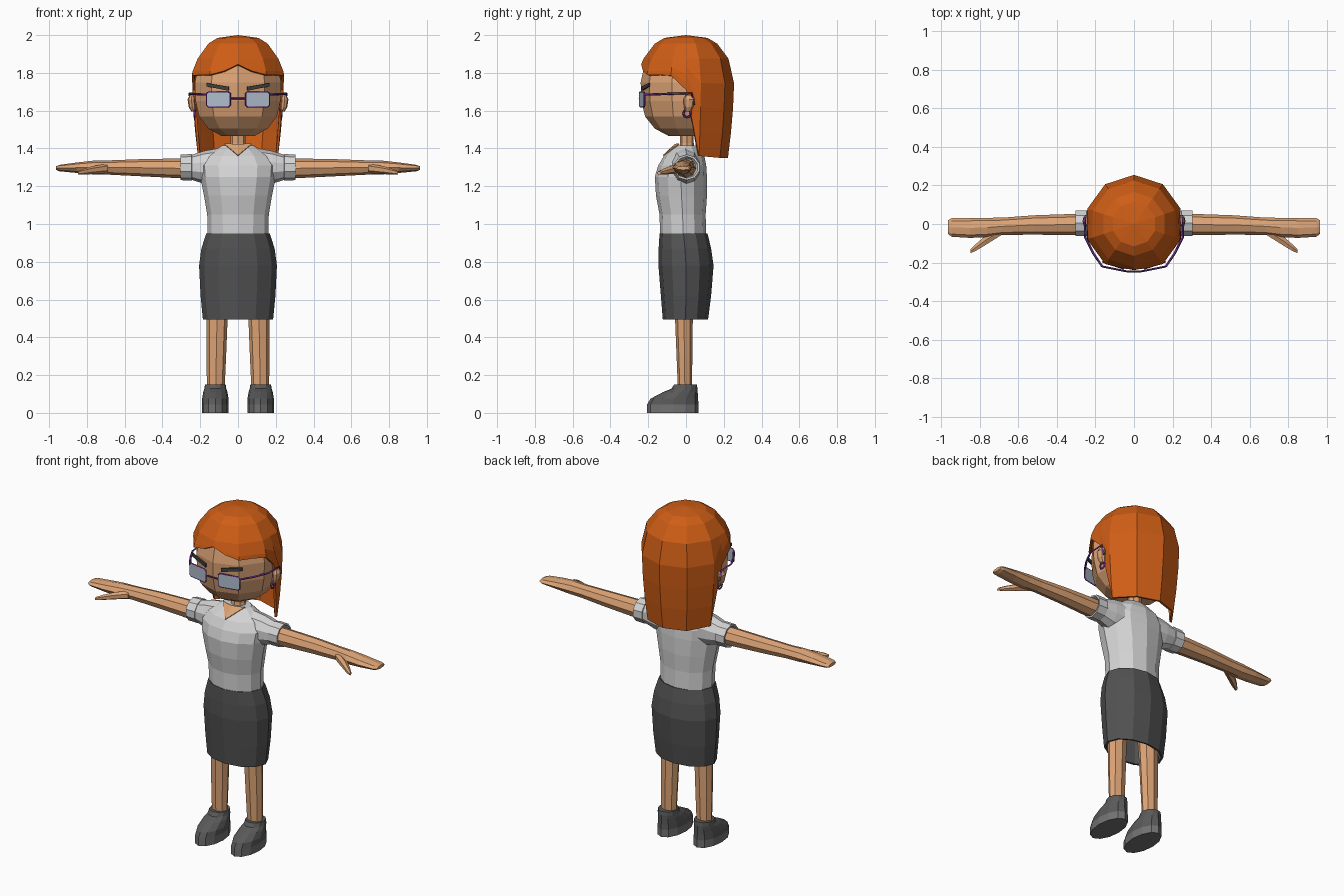
import bpy, bmesh
from math import sin, cos, pi

cube = bpy.data.objects.get("Cube")
if cube:
    bpy.data.objects.remove(cube, do_unlink=True)


def material(name, r, g, b):
    m = bpy.data.materials.new(name)
    m.use_nodes = True
    m.diffuse_color = (r, g, b, 1)
    bsdf = next(n for n in m.node_tree.nodes if n.type == 'BSDF_PRINCIPLED')
    bsdf.inputs["Base Color"].default_value = (r, g, b, 1)
    bsdf.inputs["Roughness"].default_value = 0.8
    return m


SKIN = material("skin", .72, .37, .18)
HAIR = material("orange hair", .62, .11, .008)
SHIRT = material("pale grey cloth", .66, .66, .66)
SKIRT = material("dark grey cloth", .085, .085, .085)
SHOE = material("shoe grey", .1, .1, .1)
SOLE = material("sole grey", .17, .17, .17)
FRAME = material("purple", .14, .03, .24)
LENS = material("lens blue grey", .43, .5, .6)
BROW = material("brow grey", .05, .05, .045)


def finish(bm, name, *mats):
    bmesh.ops.recalc_face_normals(bm, faces=bm.faces)
    mesh = bpy.data.meshes.new(name)
    bm.to_mesh(mesh)
    bm.free()
    for m in mats:
        mesh.materials.append(m)
    ob = bpy.data.objects.new(name, mesh)
    bpy.context.collection.objects.link(ob)
    return ob


def thicken(ob, amount, offset=-1):
    mod = ob.modifiers.new("thickness", 'SOLIDIFY')
    mod.thickness = amount
    mod.offset = offset
    return ob


def loft(name, mat, rings, n=12, axis='Z', side=1, caps=True, extra=None):
    """Skin ellipses (along, centre a, centre b, radius a, radius b)."""
    bm = bmesh.new()
    loops = []
    for t, ca, cb, ra, rb in rings:
        loop = []
        for i in range(n):
            a = 2 * pi * i / n
            u, v = ca + ra * sin(a), cb - rb * cos(a)
            p = (u * side, v, t) if axis == 'Z' else (t * side, u, v)
            loop.append(bm.verts.new(p))
        loops.append(loop)
    for k, (lo, hi) in enumerate(zip(loops, loops[1:])):
        for i in range(n):
            j = (i + 1) % n
            f = bm.faces.new((lo[i], lo[j], hi[j], hi[i]))
            if extra and k == 0:
                f.material_index = 1
    if caps:
        f = bm.faces.new(loops[0])
        f.material_index = 1 if extra else 0
        bm.faces.new(loops[-1])
    return finish(bm, name, *([mat, extra] if extra else [mat]))


def plate(name, mat, polys, thickness):
    bm = bmesh.new()
    for pts in polys:
        bm.faces.new([bm.verts.new(p) for p in pts])
    bmesh.ops.remove_doubles(bm, verts=bm.verts, dist=.0001)
    return thicken(finish(bm, name, mat), thickness, 0)


def tube(name, mat, pts, radius, cyclic=False):
    cu = bpy.data.curves.new(name, 'CURVE')
    cu.dimensions = '3D'
    cu.bevel_depth = radius
    cu.bevel_resolution = 0
    cu.use_fill_caps = True
    sp = cu.splines.new('POLY')
    sp.points.add(len(pts) - 1)
    for q, p in zip(sp.points, pts):
        q.co = (*p, 1)
    sp.use_cyclic_u = cyclic
    cu.materials.append(mat)
    ob = bpy.data.objects.new(name, cu)
    bpy.context.collection.objects.link(ob)
    bpy.ops.object.select_all(action='DESELECT')
    ob.select_set(True)
    bpy.context.view_layer.objects.active = ob
    bpy.ops.object.convert(target='MESH')
    return ob


# Head and neck
head = [(1.465, .09), (1.505, .165), (1.57, .217), (1.65, .236), (1.75, .24),
        (1.85, .218), (1.92, .165), (1.96, .07)]
loft("head", SKIN, [(z, 0, 0, r, r) for z, r in head], n=10)
loft("neck", SKIN, [(1.37, 0, .005, .055, .045), (1.43, 0, .005, .04, .036),
                    (1.5, 0, .005, .04, .036)], n=8)

# Shirt body and neckline
loft("shirt", SHIRT, [
    (.93, 0, -.015, .16, .122), (1.05, 0, -.018, .163, .122),
    (1.15, 0, -.024, .18, .135), (1.25, 0, -.027, .2, .138),
    (1.31, 0, -.02, .205, .127), (1.36, 0, -.01, .17, .107),
    (1.415, 0, 0, .085, .055)])
plate("neckline", SKIN, [[(0, -.121, 1.362), (s * .072, -.036, 1.423),
                          (s * .043, -.05, 1.423), (0, -.057, 1.422)]
                         for s in (1, -1)], .006)

# Skirt, open underneath
thicken(loft("skirt", SKIRT, [
    (.495, 0, -.003, .186, .12), (.62, 0, 0, .198, .133),
    (.78, 0, 0, .206, .146), (.87, 0, -.006, .194, .139),
    (.95, 0, -.013, .168, .127)], caps=False), .012)

# Hair: ten flat sides, each split once so the lower edge can vary
profile = [(1.35, .222), (1.5, .24), (1.65, .252), (1.8, .256), (1.875, .225),
           (1.955, .165), (1.985, .115)]


def hair_radius(z):
    for (z0, r0), (z1, r1) in zip(profile, profile[1:]):
        if z <= z1:
            return r0 + (r1 - r0) * (z - z0) / (z1 - z0)
    return profile[-1][1]


hem = [1.845, 1.81, 1.79, 1.79, 1.785, 1.71, 1.36, 1.355, 1.35, 1.35, 1.35]
bm = bmesh.new()
columns = []
for i in range(20):
    low = hem[min(i, 20 - i)]
    a = 2 * pi * i / 20
    flat = cos(pi / 10) if i % 2 else 1
    heights = [1.985, 1.955, 1.875] + [1.875 + (low - 1.875) * k / 4 for k in range(1, 5)]
    columns.append([bm.verts.new((sin(a) * flat * hair_radius(z),
                                  -cos(a) * flat * hair_radius(z), z)) for z in heights])
crown = bm.verts.new((0, 0, 2))
for i in range(20):
    c, d = columns[i], columns[(i + 1) % 20]
    bm.faces.new((crown, c[0], d[0]))
    for k in range(len(c) - 1):
        bm.faces.new((c[k], c[k + 1], d[k + 1], d[k]))
thicken(finish(bm, "hair", HAIR), .014)

# Glasses bridge
tube("glasses_bridge", FRAME, [(-.04, -.246, 1.665), (.04, -.246, 1.665)], .005)

for s, label in ((1, "left"), (-1, "right")):
    # Arm, thumb and sleeve
    loft(label + "_arm", SKIN, [
        (.2, 0, 1.295, .055, .052), (.32, -.003, 1.295, .055, .052),
        (.52, -.005, 1.298, .05, .045), (.68, -.012, 1.299, .045, .038),
        (.76, -.018, 1.299, .05, .037), (.85, -.02, 1.298, .052, .028),
        (.945, -.018, 1.296, .048, .017), (.963, -.016, 1.296, .036, .01)],
        n=8, axis='X', side=s)
    loft(label + "_thumb", SKIN, [
        (.69, -.035, 1.295, .028, .025), (.77, -.085, 1.285, .028, .021),
        (.82, -.122, 1.276, .02, .015), (.848, -.142, 1.27, .011, .009)],
        n=6, axis='X', side=s)
    loft(label + "_sleeve", SHIRT, [
        (.08, -.005, 1.3, .085, .105), (.18, 0, 1.3, .075, .087),
        (.255, .003, 1.3, .062, .063)], n=10, axis='X', side=s)
    loft(label + "_cuff", SHIRT, [
        (.243, .004, 1.3, .056, .056), (.245, .004, 1.3, .07, .07),
        (.304, .004, 1.3, .07, .068), (.304, .004, 1.3, .06, .058),
        (.28, .002, 1.298, .05, .05)], n=10, axis='X', side=s)

    # Leg and shoe
    loft(label + "_leg", SKIN, [
        (.1, .118, -.006, .046, .036), (.3, .115, -.008, .052, .042),
        (.5, .111, -.011, .056, .047), (.75, .1, -.01, .062, .06)], n=8, side=s)
    loft(label + "_shoe", SHOE, [
        (0, .12, -.07, .071, .136), (.045, .12, -.07, .071, .136),
        (.075, .12, -.062, .07, .126), (.11, .12, -.03, .064, .092),
        (.128, .12, -.008, .058, .069), (.15, .12, -.003, .055, .06)],
        n=12, side=s, extra=SOLE)

    # Ear and hoop earring
    loft(label + "_ear", SKIN, [
        (1.595, .235, .012, .012, .015), (1.62, .243, .014, .018, .025),
        (1.66, .247, .016, .02, .03), (1.682, .244, .016, .012, .018)], n=8, side=s)
    tube(label + "_earring", FRAME,
         [(s * .23, .006 + .02 * sin(k * pi / 4), 1.585 + .02 * cos(k * pi / 4))
          for k in range(8)], .006, True)

    # Lens, frame, temple and eyebrow
    outline = [(.042, 1.63), (.052, 1.621), (.155, 1.621), (.165, 1.63),
               (.165, 1.69), (.155, 1.698), (.052, 1.698), (.042, 1.69)]
    rim = [(s * x, -.253 + .2 * x, z) for x, z in outline]
    plate(label + "_lens", LENS, [rim], .006)
    tube(label + "_frame", FRAME, rim, .005, True)
    tube(label + "_temple", FRAME, [
        (s * .165, -.22, 1.685), (s * .212, -.15, 1.687), (s * .252, -.07, 1.69),
        (s * .256, .03, 1.692), (s * .25, .042, 1.63)], .006)
    brow = [(.05, 1.706), (.165, 1.728), (.165, 1.746), (.05, 1.727)]
    plate(label + "_eyebrow", BROW, [[(s * x, -.249 + .33 * x, z) for x, z in brow]], .009)
